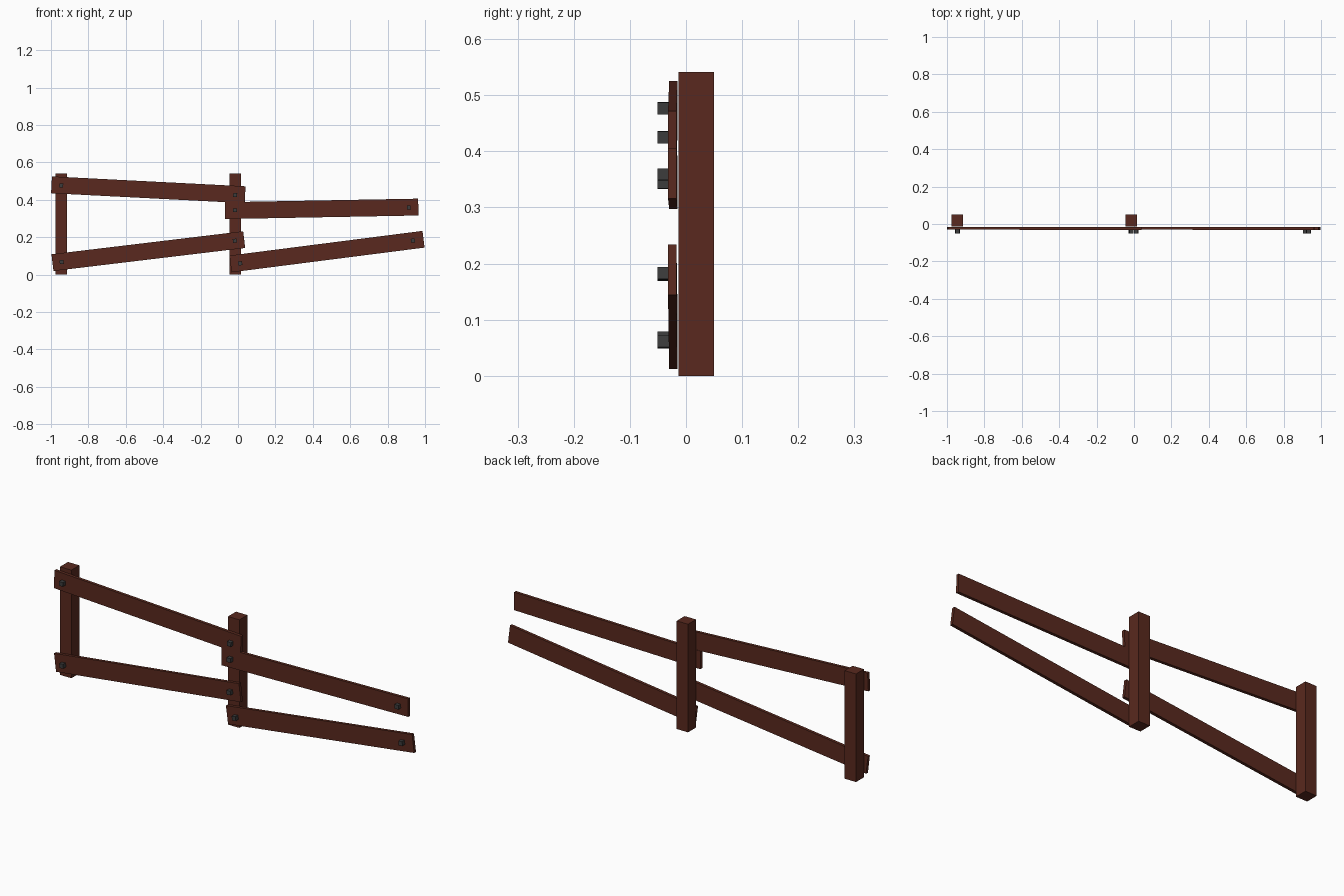
import bpy, math
from mathutils import Matrix, Vector

if "Cube" in bpy.data.objects:
    bpy.data.objects.remove(bpy.data.objects["Cube"])


def material(name, color):
    m = bpy.data.materials.new(name)
    m.diffuse_color = (*color, 1)
    m.use_nodes = True
    m.node_tree.nodes["Principled BSDF"].inputs["Base Color"].default_value = m.diffuse_color
    return m


wood = material("brown_wood", (0.10, 0.022, 0.013))
iron = material("dark_iron", (0.045, 0.045, 0.045))


def box(name, center, size, mat, rot=(0, 0, 0)):
    bpy.ops.mesh.primitive_cube_add(size=1, location=center, rotation=rot)
    o = bpy.context.object
    o.name = name
    o.data.transform(Matrix.Diagonal((*size, 1)))
    o.data.materials.append(mat)
    return o


# Square posts
for name, x in (("left_post", -0.945), ("middle_post", -0.015)):
    box(name, (x, 0.0185, 0.2705), (0.063, 0.063, 0.541), wood)

# Sagging rails: end centres (x, z), then nail positions (x, z)
rails = {
    "upper_left_rail": ((-0.997, 0.480), (0.038, 0.427), (-0.945, 0.477), (-0.015, 0.425)),
    "lower_left_rail": ((-0.992, 0.064), (0.033, 0.187), (-0.943, 0.067), (-0.017, 0.181)),
    "upper_right_rail": ((-0.070, 0.342), (0.964, 0.361), (-0.017, 0.344), (0.913, 0.359)),
    "lower_right_rail": ((-0.040, 0.057), (0.992, 0.189), (0.012, 0.060), (0.935, 0.182)),
}
for name, (a, b, *nails) in rails.items():
    p, q = Vector((a[0], -0.0225, a[1])), Vector((b[0], -0.0245, b[1]))
    d = q - p
    tilt = -math.atan2(d.z, d.x)
    yaw = math.atan2(d.y, d.x)
    box(name, (p + q) / 2, (d.length, 0.015, 0.09), wood, (0, tilt, yaw))
    # Square nail heads turned with the rail
    for i, (x, z) in enumerate(nails):
        box(f"{name}_nail_{i + 1}", (x, -0.0385, z), (0.021, 0.025, 0.021), iron, (0, tilt, 0))
